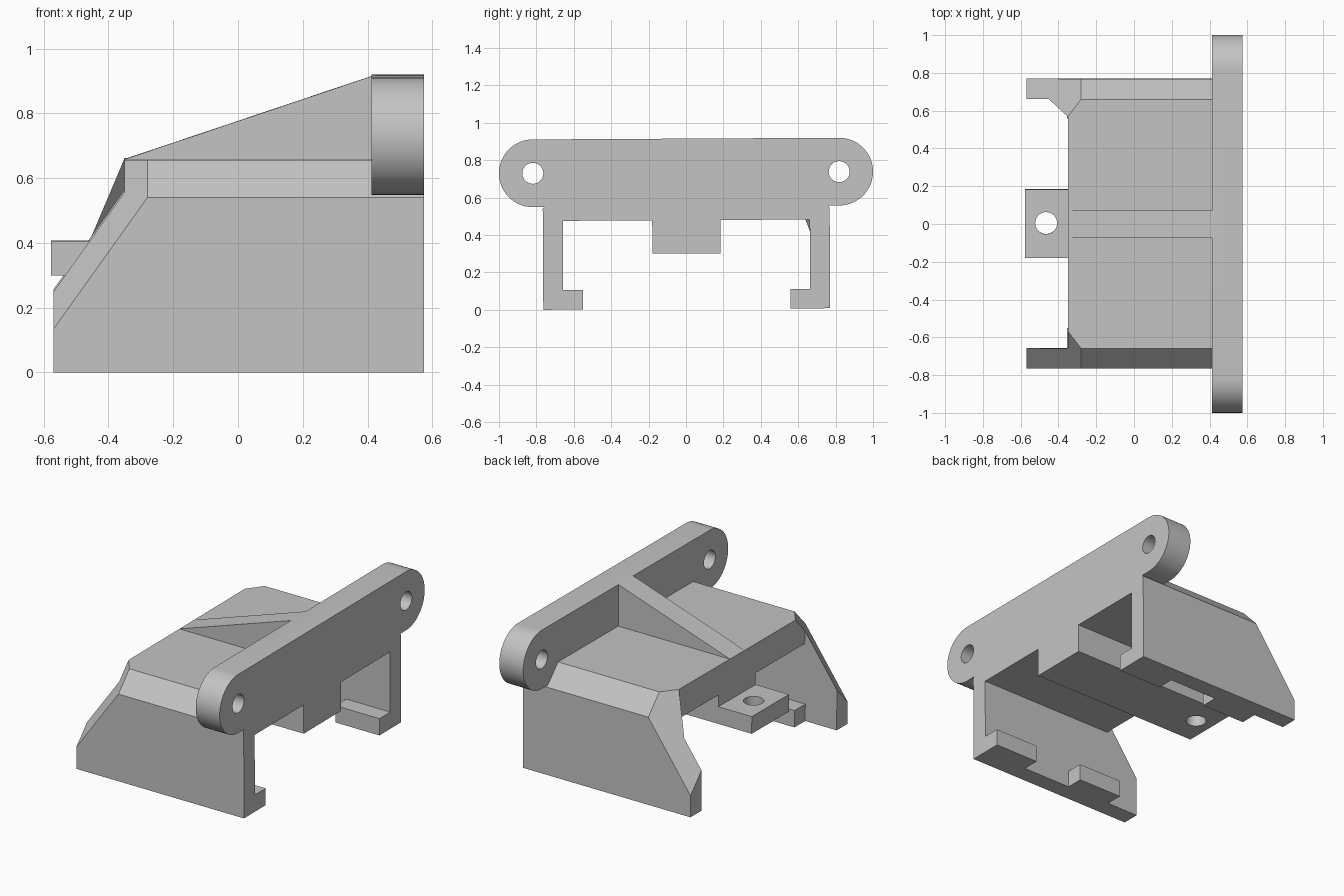
import bpy
import bmesh
from math import pi, sin, cos
from mathutils import Matrix

if "Cube" in bpy.data.objects:
    bpy.data.objects.remove(bpy.data.objects["Cube"], do_unlink=True)

grey = bpy.data.materials.new("grey plastic")
grey.use_nodes = True
COLOUR = (0.55, 0.55, 0.55, 1)
grey.diffuse_color = COLOUR
grey.node_tree.nodes["Principled BSDF"].inputs["Base Color"].default_value = COLOUR


def add_object(name, bm):
    bmesh.ops.recalc_face_normals(bm, faces=bm.faces)
    mesh = bpy.data.meshes.new(name)
    bm.to_mesh(mesh)
    bm.free()
    mesh.materials.append(grey)
    ob = bpy.data.objects.new(name, mesh)
    bpy.context.collection.objects.link(ob)
    return ob


def prism(name, start, end, planes=()):
    """Join two matching outlines, then slice off everything beyond each plane."""
    bm = bmesh.new()
    a = [bm.verts.new(p) for p in start]
    b = [bm.verts.new(p) for p in end]
    bm.faces.new(a)
    bm.faces.new(b)
    for i in range(len(a)):
        j = (i + 1) % len(a)
        bm.faces.new((a[i], a[j], b[j], b[i]))
    bmesh.ops.recalc_face_normals(bm, faces=bm.faces)
    for point, normal in planes:
        bmesh.ops.bisect_plane(bm, geom=bm.verts[:] + bm.edges[:] + bm.faces[:],
                               plane_co=point, plane_no=normal, clear_outer=True)
        bmesh.ops.holes_fill(bm, edges=[e for e in bm.edges if e.is_boundary], sides=0)
    return add_object(name, bm)


def box(name, x, y, z, planes=()):
    rings = [[(px, y[0], z[0]), (px, y[1], z[0]), (px, y[1], z[1]), (px, y[0], z[1])] for px in x]
    return prism(name, *rings, planes)


def cylinder(name, centre, radius, axis):
    bm = bmesh.new()
    turn = Matrix.Rotation(pi / 2, 4, "Y") if axis == "X" else Matrix()
    bmesh.ops.create_cone(bm, cap_ends=True, segments=48, radius1=radius, radius2=radius,
                          depth=0.6, matrix=Matrix.Translation(centre) @ turn)
    return add_object(name, bm)


def combine(base, others, operation):
    """Apply a boolean with each of the other objects and remove them."""
    for other in others:
        mod = base.modifiers.new("combine", "BOOLEAN")
        mod.operation, mod.solver, mod.object = operation, "EXACT", other
        graph = bpy.context.evaluated_depsgraph_get()
        mesh = bpy.data.meshes.new_from_object(base.evaluated_get(graph))
        base.modifiers.clear()
        base.data = mesh
        bpy.data.objects.remove(other, do_unlink=True)


BACK, FRONT, PLATE, ROOF = 0.575, -0.35, 0.412, 0.655
WALL_IN, WALL_OUT = 0.66, 0.767

# Chamfers along the top edges and down the sloping front of the side walls
chamfers = {s: [((-0.28, s * WALL_OUT, 0.54), (0, s * 1.07, 1)),
                ((-0.28, s * WALL_OUT, 0.54), (-1.4, s * 1.07, 1))] for s in (-1, 1)}

# Roof slab
bracket = box("bracket", (FRONT, BACK), (-WALL_OUT, WALL_OUT), (0.475, ROOF),
              chamfers[-1] + chamfers[1])
parts = []

# Side walls with two inward lips each
for s, side in ((-1, "right"), (1, "left")):
    parts.append(box(side + "_wall", (-0.57, BACK), sorted((s * WALL_IN, s * WALL_OUT)),
                     (0, ROOF), chamfers[s]))
    for x in ((0.275, BACK), (-0.355, -0.055)):
        parts.append(box(side + "_lip", x, sorted((s * 0.555, s * 0.70)), (0, 0.104)))

# Central beam under the roof and its projecting tongue
parts.append(box("beam", (FRONT, BACK), (-0.182, 0.182), (0.297, 0.55)))
parts.append(box("tongue", (-0.578, 0), (-0.182, 0.182), (0.297, 0.403)))

# Tapered rib on the roof
rib = [(FRONT, ROOF), (FRONT, 0.5), (0.5, 0.5), (0.5, 0.911), (PLATE, 0.911)]
parts.append(prism("rib", [(x, -0.072, z) for x, z in rib], [(x, 0.072, z) for x, z in rib]))

# Round-ended mounting plate
R, EAR, HEIGHT, N = 0.181, 0.819, 0.73, 32
outline = []
for s in (1, -1):
    for i in range(N + 1):
        a = pi * i / N - pi / 2
        outline.append((s * (EAR + R * cos(a)), HEIGHT + s * R * sin(a)))
parts.append(prism("mounting_plate", [(PLATE, y, z) for y, z in outline],
                   [(BACK, y, z) for y, z in outline]))

combine(bracket, parts, "UNION")

# Screw holes in the plate ears and the tongue
holes = [cylinder("ear_hole", (0.5, s * EAR, HEIGHT), 0.056, "X") for s in (-1, 1)]
holes.append(cylinder("tongue_hole", (-0.465, 0.003, 0.3), 0.058, "Z"))
combine(bracket, holes, "DIFFERENCE")

# Merge flat faces, and set the part at its very slight lean
bm = bmesh.new()
bm.from_mesh(bracket.data)
bmesh.ops.remove_doubles(bm, verts=bm.verts, dist=0.0002)
bmesh.ops.dissolve_limit(bm, angle_limit=0.01, verts=bm.verts, edges=bm.edges)
lean = Matrix.Translation((0, 0.004, 0.004)) @ Matrix.Rotation(0.0055, 4, "X")
bmesh.ops.transform(bm, matrix=lean, verts=bm.verts)
bm.to_mesh(bracket.data)
bm.free()

bpy.ops.object.select_all(action="DESELECT")
bracket.select_set(True)
bpy.context.view_layer.objects.active = bracket
bpy.ops.object.shade_smooth_by_angle(angle=0.5)
